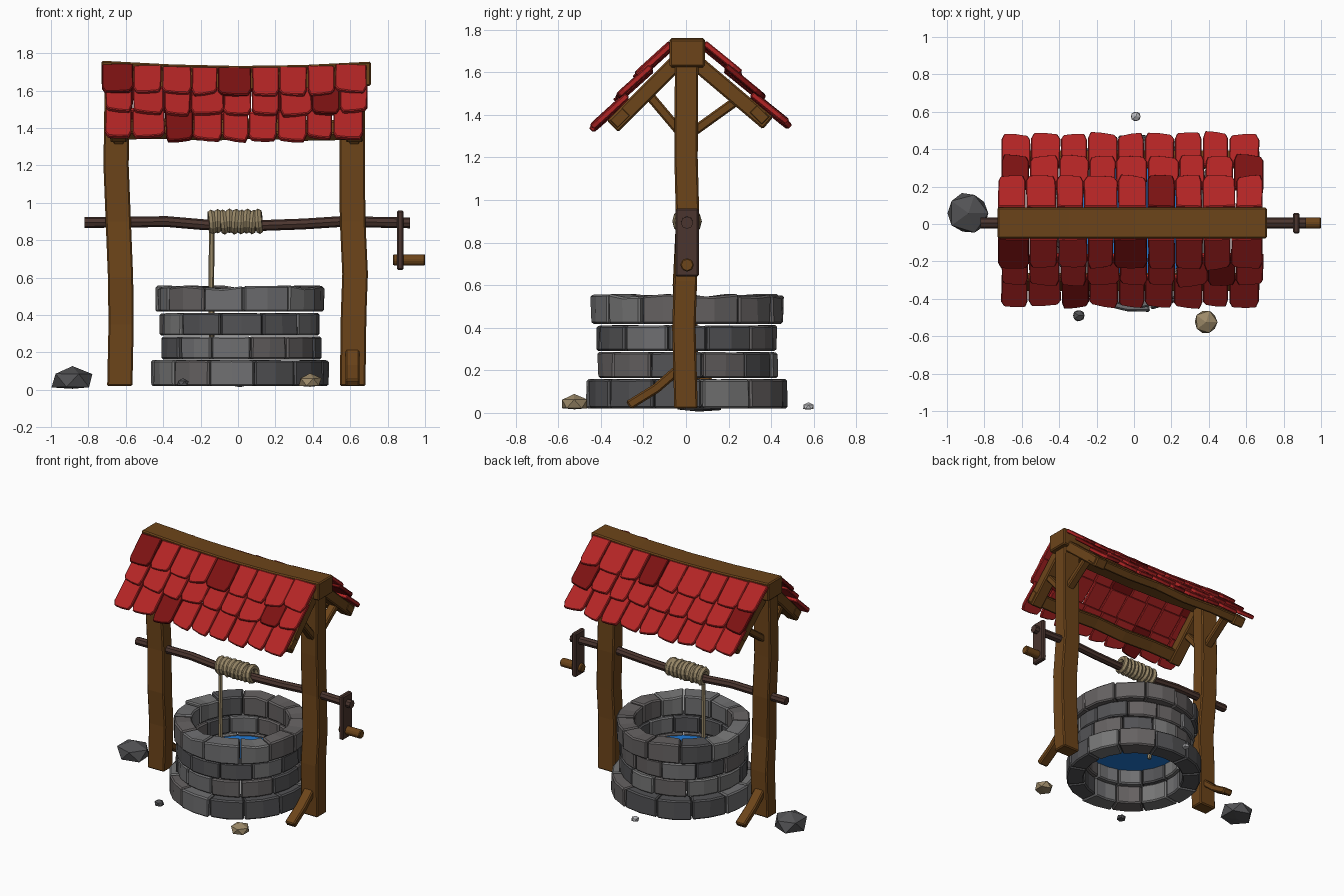
import bpy, bmesh, random
from math import sin, cos, pi, radians
from mathutils import Vector as V

if "Cube" in bpy.data.objects:
    bpy.data.objects.remove(bpy.data.objects["Cube"])

R = random.Random(4)


def j(a):
    return R.uniform(-a, a)


def mat(name, *rgb):
    m = bpy.data.materials.new(name)
    m.diffuse_color = (*rgb, 1)
    m.use_nodes = True
    m.node_tree.nodes["Principled BSDF"].inputs["Base Color"].default_value = m.diffuse_color
    return m


WOOD = mat("wood", 0.15, 0.058, 0.010)
DARKWOOD = mat("dark_wood", 0.07, 0.036, 0.028)
RED = mat("tile_red", 0.45, 0.018, 0.018)
DARKRED = mat("tile_dark_red", 0.20, 0.006, 0.006)
ROPE = mat("rope", 0.32, 0.25, 0.14)
WATER = mat("water", 0.015, 0.19, 0.65)
STONES = [mat("stone_mid", 0.16, 0.16, 0.165), mat("stone_warm", 0.13, 0.12, 0.12),
          mat("stone_dark", 0.085, 0.085, 0.09), mat("stone_light", 0.18, 0.18, 0.18)]
TAN = mat("rock_tan", 0.33, 0.25, 0.14)
PALE = mat("rock_pale", 0.5, 0.5, 0.52)


def loft(name, rings, material, bevel=0.0):
    """Skin matching rings of points and cap both ends."""
    bm = bmesh.new()
    rows = [[bm.verts.new(p) for p in ring] for ring in rings]
    n = len(rows[0])
    for a, b in zip(rows, rows[1:]):
        for i in range(n):
            k = (i + 1) % n
            bm.faces.new((a[i], a[k], b[k], b[i]))
    bm.faces.new(rows[0][::-1])
    bm.faces.new(rows[-1])
    bmesh.ops.recalc_face_normals(bm, faces=bm.faces)
    me = bpy.data.meshes.new(name)
    bm.to_mesh(me)
    bm.free()
    me.materials.append(material)
    ob = bpy.data.objects.new(name, me)
    bpy.context.collection.objects.link(ob)
    if bevel:
        mod = ob.modifiers.new("bevel", 'BEVEL')
        mod.width, mod.segments, mod.limit_method = bevel, 1, 'ANGLE'
        mod.angle_limit = radians(40)
    return ob


def sweep(name, path, w, h, up, material, sides=4, bevel=0.008):
    """Rectangular beam (4 sides) or round rod along a path."""
    path = [V(p) for p in path]
    t = (path[-1] - path[0]).normalized()
    side = t.cross(V(up)).normalized()
    top = side.cross(t)
    if sides == 4:
        sec = [(-.5, -.5), (.5, -.5), (.5, .5), (-.5, .5)]
    else:
        sec = [(.5 * cos(2 * pi * i / sides), .5 * sin(2 * pi * i / sides)) for i in range(sides)]
    return loft(name, [[p + side * (w * a) + top * (h * b) for a, b in sec] for p in path],
                material, bevel)


# stone courses: z0, z1, outer radius, inner radius, first joint angle
COURSES = [(0.02, 0.158, 0.475, 0.345, 0.18), (0.163, 0.285, 0.425, 0.325, 0.13),
           (0.29, 0.41, 0.425, 0.325, 0.25), (0.418, 0.55, 0.45, 0.325, 0.03)]
for c, (z0, z1, ro, ri, phase) in enumerate(COURSES):
    n = 12
    cuts = [phase - pi / 2 + 2 * pi * i / n + j(0.05) for i in range(n)]
    cuts.append(cuts[0] + 2 * pi)
    for i in range(n):
        a0, a1 = cuts[i] + 0.006, cuts[i + 1] - 0.006
        dr, rings = j(0.008), []
        for k in range(3):
            a = a0 + (a1 - a0) * k / 2
            top = z1 + j(0.010 if c == 3 else 0.002)
            rings.append([(0.015 + r * cos(a), 0.008 + r * sin(a), z) for r, z in
                          ((ri, z0), (ro + dr + j(.004), z0), (ro + dr + j(.004), top), (ri, top))])
        loft(f"well_stone_{c + 1}_{i + 1}", rings, R.choice(STONES), 0.009)

# water surface
bpy.ops.mesh.primitive_circle_add(vertices=24, radius=0.335, fill_type='NGON', location=(0.015, 0.008, 0.27))
bpy.context.object.name = "water"
bpy.context.object.data.materials.append(WATER)

# posts, slightly crooked
UP, FRONT = (0, 0, 1), (0, 1, 0)
sweep("left_post", [(-.632, 0, .02), (-.625, .005, .35), (-.628, -.01, .6), (-.64, .005, .9),
                    (-.652, 0, 1.2), (-.645, 0, 1.66)], .135, .105, FRONT, WOOD)
sweep("right_post", [(.613, 0, .02), (.618, -.01, .4), (.626, -.003, .62), (.613, .008, .9),
                     (.61, 0, 1.2), (.61, .003, 1.66)], .137, .11, FRONT, WOOD)

# foot braces: front of the right post, back of the left post
sweep("right_foot_brace", [(.612, -.03, .21), (.612, -.14, .115), (.612, -.27, .035)], .075, .045, UP, WOOD)
sweep("left_foot_brace", [(-.63, .03, .21), (-.63, .14, .115), (-.63, .27, .035)], .075, .045, UP, WOOD)

# ridge beam sagging in the middle
sweep("ridge_beam", [(-.73, .006, 1.695), (-.35, .006, 1.675), (0, .006, 1.667),
                     (.35, .006, 1.672), (.71, .006, 1.69)], .165, .13, UP, WOOD)

# rafters, knee braces and eave beams on both slopes
for s, end, eave, knee in ((-1, (-.345, 1.345), (-.31, 1.385), ((-.02, 1.31), (-.18, 1.50))),
                           (1, (.385, 1.36), (.345, 1.40), ((.02, 1.31), (.25, 1.475)))):
    tag = "front" if s < 0 else "back"
    for side, x in (("left", -.638), ("right", .622)):
        sweep(f"{tag}_{side}_rafter", [(x, s * .03, 1.66), (x, *end)], .09, .075, (0, s, 1), WOOD)
        sweep(f"{tag}_{side}_knee_brace", [(x, *knee[0]), (x, *knee[1])], .06, .045, (0, -s, 1), WOOD)
    y, z = eave
    sweep(f"{tag}_eave_beam", [(-.685, y, z), (-.4, y, z + .005), (-.15, y, z - .006), (.1, y, z + .006),
                               (.35, y, z - .006), (.67, y, z)], .09, .06, (0, s, 1), WOOD)

# roof tiles: three overlapping rows of nine on each slope
ROWS = [(-.73, .69), (-.71, .695), (-.71, .67)]
SLOPES = [("front", -1, V((0, -.06, 1.73)), V((0, -.40, 1.335)), {(0, 0), (0, 4), (1, 7), (2, 2)}),
          ("back", 1, V((0, .075, 1.73)), V((0, .445, 1.345)), {(0, 5), (1, 8), (1, 0)})]
for tag, s, top, bottom, dark in SLOPES:
    d = (bottom - top).normalized()
    nrm = V((0, -s * d.z, abs(d.y)))
    step = (bottom - top).length / 3
    for r, (xa, xb) in enumerate(ROWS):
        cuts = [xa + (xb - xa) * i / 9 + (j(.014) if 0 < i < 9 else 0) for i in range(10)]
        for i in range(9):
            w, xm = cuts[i + 1] - cuts[i] - .005, (cuts[i] + cuts[i + 1]) / 2
            sag = -.022 * (1 - (xm / .7) ** 2)
            L, skew, tilt = step + .035 + j(.010), j(.012), j(.05)
            v0 = r * step - (.03 if r else 0)
            outline = [(-w / 2, 0), (w / 2, 0), (w / 2 + j(.003), L * .82), (w * .40, L + skew),
                       (0, L + .004), (-w * .40, L - skew), (-w / 2 + j(.003), L * .84)]
            rings = []
            for h in (0, .028):
                rings.append([top + V((xm + u, 0, sag)) + d * (v0 + v)
                              + nrm * (h + .026 * v / L + tilt * u) for u, v in outline])
            loft(f"{tag}_roof_tile_{r + 1}_{i + 1}", rings, DARKRED if (r, i) in dark else RED, .005)

# windlass axle, crank and handle
sweep("axle", [(-.82, .005, .895), (-.6, .005, .897), (-.38, .005, .9), (-.18, .005, .883), (.1, .005, .878),
               (.35, .005, .887), (.55, .005, .9), (.92, .005, .893)], .058, .058, UP, DARKWOOD, 8, 0)
sweep("crank_arm", [(.868, .005, .64), (.868, .005, .96)], .036, .11, FRONT, DARKWOOD)
sweep("crank_handle", [(.83, .005, .695), (1.0, .005, .695)], .064, .064, UP, WOOD, 8, .005)

# rope wound on the axle and hanging into the well
for i in range(9):
    bpy.ops.mesh.primitive_torus_add(major_segments=12, minor_segments=6, major_radius=.046 + j(.004),
                                     minor_radius=.02, location=(-.14 + .0315 * i, .005, .9 + j(.004)),
                                     rotation=(0, pi / 2 + j(.12), j(.1)))
    bpy.context.object.name = f"rope_coil_{i + 1}"
    bpy.context.object.data.materials.append(ROPE)
sweep("hanging_rope", [(-.14, 0, .87), (-.143, 0, .55), (-.14, 0, .24)], .03, .03, FRONT, ROPE, 6, 0)

# loose rocks: centre, half sizes, material
ROCKS = [((-.885, .058, .05), (.122, .122, .08), STONES[2]), ((.385, -.525, .042), (.068, .07, .046), TAN),
         ((-.295, -.49, .035), (.034, .034, .026), STONES[2]), ((.01, .575, .028), (.029, .028, .022), PALE)]
for i, (loc, size, m) in enumerate(ROCKS):
    bpy.ops.mesh.primitive_ico_sphere_add(subdivisions=1, radius=1, location=loc)
    ob = bpy.context.object
    ob.name, ob.scale = f"rock_{i + 1}", size
    for v in ob.data.vertices:
        v.co *= 1 + j(.06)
        v.co.z = max(v.co.z, -.55)
    ob.data.materials.append(m)
